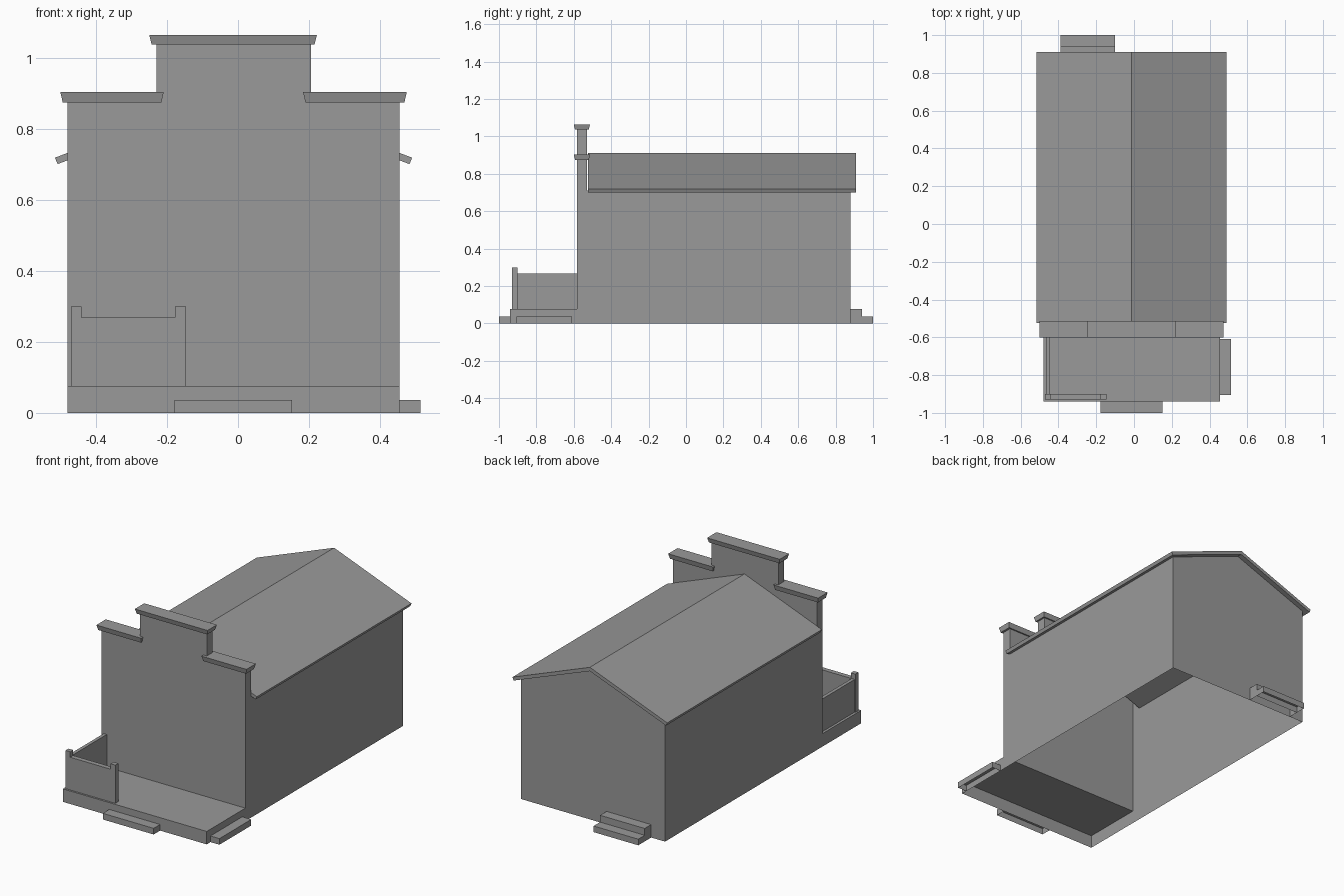
import bpy, bmesh

if "Cube" in bpy.data.objects:
    bpy.data.objects.remove(bpy.data.objects["Cube"])

CX = -0.0125            # centre line of the building
XL, XR = -0.48, 0.455   # side walls
YF, YB = -0.582, 0.88   # front and back walls
DECK = 0.076            # porch height

GREY = bpy.data.materials.new("dark_grey")
GREY.diffuse_color = (0.32, 0.32, 0.32, 1)
GREY.use_nodes = True
GREY.node_tree.nodes["Principled BSDF"].inputs["Base Color"].default_value = GREY.diffuse_color


def make(name, verts, faces):
    me = bpy.data.meshes.new(name)
    me.from_pydata(verts, [], faces)
    bm = bmesh.new()
    bm.from_mesh(me)
    bmesh.ops.remove_doubles(bm, verts=bm.verts, dist=1e-5)
    bmesh.ops.recalc_face_normals(bm, faces=bm.faces)
    bm.to_mesh(me)
    bm.free()
    me.materials.append(GREY)
    ob = bpy.data.objects.new(name, me)
    bpy.context.collection.objects.link(ob)
    return ob


def from_polys(name, polys):
    verts, faces = [], []
    for p in polys:
        faces.append(list(range(len(verts), len(verts) + len(p))))
        verts += p
    return make(name, verts, faces)


def box(name, x0, x1, y0, y1, z0, z1, flare=0.0, bottom=False, skip=None):
    """Box, optionally open below or on one side (0 front, 1 right, 2 back, 3 left);
    flare pulls the lower edge inward."""
    f = flare
    v = [(x0 + f, y0 + f, z0), (x1 - f, y0 + f, z0), (x1 - f, y1 - f, z0), (x0 + f, y1 - f, z0),
         (x0, y0, z1), (x1, y0, z1), (x1, y1, z1), (x0, y1, z1)]
    faces = [(4, 5, 6, 7)]
    faces += [(i, (i + 1) % 4, (i + 1) % 4 + 4, i + 4) for i in range(4) if i != skip]
    if bottom:
        faces.append((3, 2, 1, 0))
    return make(name, v, faces)


def at(y, pts):
    return [(x, y, z) for x, z in pts]


# Building shell: stepped false front above the deck, side walls, back gable (open below)
EAVE, RIDGE, FB = 0.711, 0.8875, -0.528
half = [(XL, EAVE), (XL, 0.88), (-0.23, 0.88), (-0.23, 1.045)]
outline = half + [(2 * CX - x, z) for x, z in reversed(half)]
polys = [at(YF, [(XL, DECK)] + outline + [(XR, DECK)]),
         at(FB, outline + [(CX, RIDGE)]),
         at(YB, [(XL, 0), (XL, EAVE), (CX, RIDGE), (XR, EAVE), (XR, 0)])]
for a, b in zip(outline, outline[1:]):
    polys.append(at(YF, [a, b]) + at(FB, [b, a]))
for x in (XL, XR):
    polys.append([(x, YF, 0), (x, YB, 0), (x, YB, EAVE), (x, FB, EAVE), (x, YF, EAVE), (x, YF, DECK)])
from_polys("building_walls", polys)

# Gabled roof slab
roof = [(-0.515, 0.718), (CX, 0.91), (0.49, 0.718), (0.4825, 0.70), (CX, RIDGE), (-0.5075, 0.70)]
n = len(roof)
make("roof", at(-0.525, roof) + at(0.91, roof),
     [(i, (i + 1) % n, (i + 1) % n + n, i + n) for i in range(n)]
     + [(0, 1, 4, 5), (1, 2, 3, 4), (6, 7, 10, 11), (7, 8, 9, 10)])

# Flared cornices
for name, x0, x1, z0, z1 in (("cornice_left", -0.50, -0.209, 0.873, 0.903),
                             ("cornice_right", 0.183, 0.475, 0.873, 0.903),
                             ("cornice_top", -0.25, 0.222, 1.036, 1.064)):
    box(name, x0, x1, -0.60, -0.513, z0, z1, flare=0.007, bottom=True)

# Porch and steps, open below and where they meet the wall behind
box("porch", XL, XR, -0.94, YF, 0, DECK, skip=2)
box("front_step", -0.178, 0.152, -1.0, -0.94, 0, 0.036, skip=2)
box("side_step", XR, 0.513, -0.905, -0.61, 0, 0.036, skip=3)
box("back_landing", -0.39, -0.10, YB, 0.94, 0, DECK, skip=0)
box("back_step", -0.39, -0.10, 0.94, 1.0, 0, 0.036, skip=0)

# Porch railing: front panel with raised end posts, plain side panel
rail = [(-0.47, DECK), (-0.47, 0.30), (-0.44, 0.30), (-0.44, 0.268),
        (-0.177, 0.268), (-0.177, 0.30), (-0.146, 0.30), (-0.146, DECK)]
y0, y1 = -0.929, -0.901
from_polys("front_railing", [at(y0, rail), at(y1, rail)]
           + [at(y0, [a, b]) + at(y1, [b, a]) for a, b in zip(rail, rail[1:])])
box("side_railing", -0.465, -0.445, y1, YF, DECK, 0.268)
